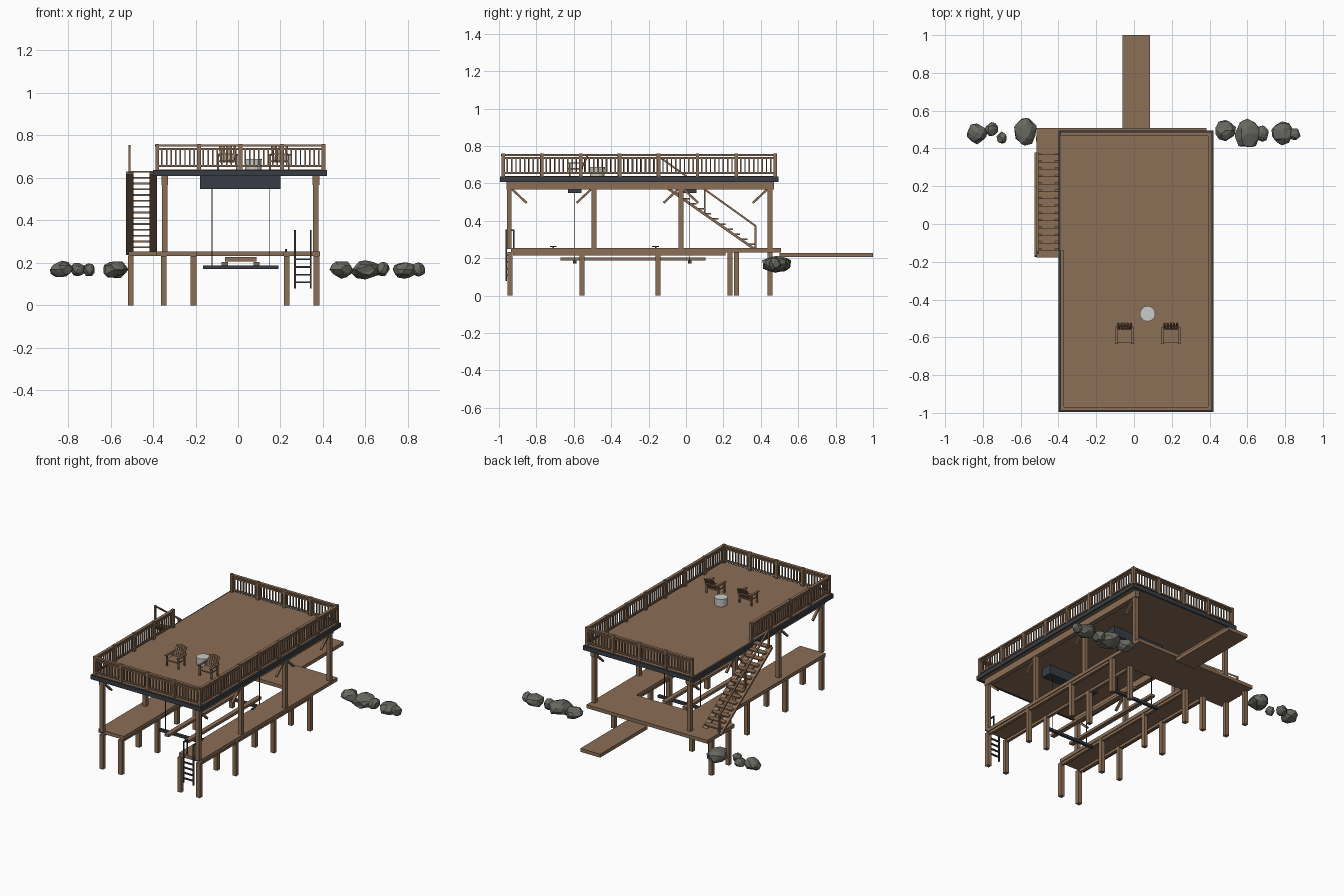
import bpy, bmesh, math, random
from mathutils import Vector, Matrix

if "Cube" in bpy.data.objects:
    bpy.data.objects.remove(bpy.data.objects["Cube"])

random.seed(4)

def material(name, rgb):
    m = bpy.data.materials.new(name)
    m.diffuse_color = (*rgb, 1)
    m.use_nodes = True
    m.node_tree.nodes["Principled BSDF"].inputs["Base Color"].default_value = m.diffuse_color
    return m

WOOD = material("brown timber", (0.258, 0.156, 0.093))
DARK = material("dark slate", (0.040, 0.048, 0.058))
METAL = material("dark metal", (0.045, 0.045, 0.048))
STONE = material("grey stone", (0.14, 0.14, 0.12))
PALE = material("pale grey", (0.60, 0.60, 0.58))

def finish(bm, name, mat):
    me = bpy.data.meshes.new(name)
    bmesh.ops.recalc_face_normals(bm, faces=bm.faces)
    bm.to_mesh(me)
    bm.free()
    me.materials.append(mat)
    ob = bpy.data.objects.new(name, me)
    bpy.context.collection.objects.link(ob)
    return ob

def box(bm, x0, x1, y0, y1, z0, z1):
    c = Vector(((x0 + x1) / 2, (y0 + y1) / 2, (z0 + z1) / 2))
    s = Matrix.Diagonal((x1 - x0, y1 - y0, z1 - z0, 1))
    bmesh.ops.create_cube(bm, size=1, matrix=Matrix.Translation(c) @ s)

def post(bm, x, y, z0, z1, w):
    box(bm, x - w / 2, x + w / 2, y - w / 2, y + w / 2, z0, z1)

def bar(bm, a, b, w, d):
    """Rectangular bar from a to b: w across (level), d deep."""
    a, b = Vector(a), Vector(b)
    t = (b - a).normalized()
    side = t.cross(Vector((0, 0, 1)))
    side = side.normalized() if side.length > 1e-4 else Vector((1, 0, 0))
    r = Matrix((side, t, side.cross(t))).transposed().to_4x4()
    s = Matrix.Diagonal((w, (b - a).length, d, 1))
    bmesh.ops.create_cube(bm, size=1, matrix=Matrix.Translation((a + b) / 2) @ r @ s)

def boxes(name, mat, *items):
    bm = bmesh.new()
    for i in items:
        box(bm, *i)
    return finish(bm, name, mat)

# lower dock: U-shaped walkway, stair landing and gangplank
boxes("lower_deck", WOOD,
      (-0.385, -0.195, -0.935, 0.22, 0.231, 0.254),
      (0.215, 0.385, -0.935, 0.22, 0.231, 0.254),
      (-0.515, 0.385, 0.22, 0.508, 0.231, 0.254))
boxes("gangplank", WOOD, (-0.062, 0.086, 0.5, 1.0, 0.205, 0.228))

ARM_X = (-0.35, -0.21, 0.23, 0.37)
bm = bmesh.new()
for x in ARM_X:
    for y in (-0.94, -0.555, -0.15, 0.235):
        post(bm, x, y, 0, 0.232, 0.027)
for y in (0.27, 0.45):
    post(bm, -0.505, y, 0, 0.232, 0.027)
finish(bm, "pilings", WOOD)
boxes("dock_beams", WOOD, *[(x - 0.009, x + 0.009, -0.925, 0.21, 0.214, 0.232) for x in ARM_X])

# roof posts, side beams and diagonal braces
bm, beams, braces = bmesh.new(), bmesh.new(), bmesh.new()
PY = (-0.945, -0.492, -0.027, 0.45)
for x in (-0.345, 0.367):
    for y in PY:
        post(bm, x, y, 0.25, 0.57, 0.026)
    box(beams, x - 0.016, x + 0.016, -0.96, 0.47, 0.567, 0.611)
    for i, s in ((0, 1), (1, -1), (2, -1), (2, 1), (3, -1)):
        y = PY[i] + s * 0.013
        bar(braces, (x, y, 0.57), (x, y + s * 0.08, 0.495), 0.014, 0.012)
finish(bm, "roof_posts", WOOD)
finish(beams, "roof_beams", WOOD)
finish(braces, "roof_braces", WOOD)

# upper deck with dark fascia
X0, X1, Y0, Y1 = -0.40, 0.42, -0.995, 0.495
T = 0.012
boxes("upper_deck", WOOD, (X0 + T, X1 - T, Y0 + T, Y1 - T, 0.611, 0.638))
boxes("fascia", DARK,
      (X0, X0 + T, Y0, Y1, 0.608, 0.636), (X1 - T, X1, Y0, Y1, 0.608, 0.636),
      (X0 + T, X1 - T, Y0, Y0 + T, 0.608, 0.636), (X0 + T, X1 - T, Y1 - T, Y1, 0.608, 0.636))

# railing: posts, rails and balusters for each run
bm = bmesh.new()

def railing(ax, ay, bx, by, bays):
    a, b = Vector((ax, ay, 0)), Vector((bx, by, 0))
    for z, w, d in ((0.752, 0.02, 0.01), (0.655, 0.012, 0.009), (0.735, 0.012, 0.009)):
        up = Vector((0, 0, z))
        bar(bm, a + up, b + up, w, d)
    for i in range(bays + 1):
        p = a.lerp(b, i / bays)
        post(bm, p.x, p.y, 0.636, 0.76, 0.018)
        if i < bays:
            for k in range(1, 9):
                q = a.lerp(b, (i + k / 9) / bays)
                post(bm, q.x, q.y, 0.655, 0.735, 0.007)

RX0, RX1, RY0, RY1 = -0.38, 0.403, -0.978, 0.477
railing(RX0, RY0, RX1, RY0, 4)
railing(RX0, RY1, RX1, RY1, 4)
railing(RX1, RY0, RX1, RY1, 7)
railing(RX0, RY0, RX0, -0.15, 4)
finish(bm, "railing", WOOD)

# staircase on the left side
TOP, BOT = Vector((0, -0.17, 0.632)), Vector((0, 0.375, 0.25))
bm, treads, rail = bmesh.new(), bmesh.new(), bmesh.new()
for x in (-0.509, -0.399):
    o = Vector((x, 0, -0.008))
    bar(bm, TOP + o, BOT + o, 0.036, 0.014)
finish(bm, "stair_stringers", WOOD)
for i in range(14):
    p = TOP.lerp(BOT, (i + 0.3) / 14)
    box(treads, -0.515, -0.395, p.y - 0.02, p.y + 0.02, p.z, p.z + 0.008)
finish(treads, "stair_treads", WOOD)
bar(rail, (-0.51, -0.155, 0.75), (-0.51, 0.375, 0.37), 0.01, 0.01)
for y, z0, z1 in ((-0.15, 0.625, 0.752), (0.1, 0.44, 0.57), (0.372, 0.25, 0.375)):
    post(rail, -0.51, y, z0, z1, 0.01)
finish(rail, "stair_handrail", WOOD)

# boat lift: motor boxes, cables, cradle beams and bunks
LY = (-0.595, 0.02)
boxes("lift_boxes", DARK, *[(-0.18, 0.2, y - 0.035, y + 0.035, 0.548, 0.608) for y in LY])
boxes("cradle_beams", DARK, *[(-0.165, 0.19, y - 0.009, y + 0.009, 0.17, 0.187) for y in LY])
boxes("bunks", WOOD, *[(x - 0.015, x + 0.015, -0.67, 0.105, 0.187, 0.204) for x in (-0.062, 0.087)])
bm = bmesh.new()
for y in LY:
    for x in (-0.122, 0.147):
        post(bm, x, y, 0.18, 0.55, 0.004)
finish(bm, "lift_cables", METAL)

# swim ladder with hooked tops
bm = bmesh.new()
for x in (0.268, 0.342):
    post(bm, x, -0.96, 0.078, 0.352, 0.008)
    box(bm, x - 0.004, x + 0.004, -0.96, -0.918, 0.346, 0.354)
    post(bm, x, -0.922, 0.25, 0.354, 0.008)
for z in (0.108, 0.144, 0.18, 0.216):
    box(bm, 0.268, 0.342, -0.965, -0.955, z - 0.004, z + 0.004)
finish(bm, "swim_ladder", METAL)

# mooring cleats
bm = bmesh.new()
for y in (-0.71, -0.163):
    box(bm, 0.222, 0.23, y - 0.018, y + 0.018, 0.259, 0.264)
    post(bm, 0.226, y, 0.252, 0.26, 0.008)
finish(bm, "cleats", METAL)

# two slatted deck chairs
def chair(cx, name):
    bm = bmesh.new()
    box(bm, cx - 0.045, cx + 0.045, -0.628, -0.552, 0.674, 0.682)
    for s in (-1, 1):
        x = cx + s * 0.044
        post(bm, x, -0.622, 0.637, 0.706, 0.009)
        post(bm, x, -0.56, 0.637, 0.706, 0.009)
        box(bm, x - 0.007, x + 0.007, -0.636, -0.548, 0.706, 0.712)
    for i in range(-2, 3):
        bar(bm, (cx + i * 0.014, -0.56, 0.674),
            (cx + i * 0.017, -0.525, 0.756 - 0.004 * abs(i)), 0.011, 0.005)
    box(bm, cx - 0.042, cx + 0.042, -0.545, -0.538, 0.708, 0.715)
    finish(bm, name, WOOD)

chair(-0.05, "left_chair")
chair(0.195, "right_chair")

# round side table
bm = bmesh.new()
bmesh.ops.create_cone(bm, cap_ends=True, segments=14, radius1=0.039, radius2=0.041, depth=0.05,
                      matrix=Matrix.Translation((0.072, -0.475, 0.663)))
finish(bm, "side_table", PALE)

# faceted shoreline rocks: x, y, half width, half depth
ROCKS = ((-0.83, 0.48, 0.055, 0.055), (-0.755, 0.5, 0.036, 0.04), (-0.70, 0.455, 0.03, 0.032),
         (-0.58, 0.492, 0.064, 0.078), (0.485, 0.495, 0.058, 0.055), (0.6, 0.48, 0.075, 0.08),
         (0.68, 0.48, 0.036, 0.045), (0.785, 0.48, 0.06, 0.06), (0.848, 0.475, 0.034, 0.035))
for n, (x, y, rx, ry) in enumerate(ROCKS):
    bm = bmesh.new()
    bmesh.ops.create_icosphere(bm, subdivisions=2, radius=1)
    bmesh.ops.dissolve_verts(bm, verts=random.sample(list(bm.verts), 8))
    bmesh.ops.triangulate(bm, faces=bm.faces)
    for v in bm.verts:
        v.co *= random.uniform(0.86, 1.08)
    h = 0.024 + 0.3 * min(rx, 0.07)
    m = Matrix.Translation((x, y, 0.168)) @ Matrix.Diagonal((rx, ry, h, 1))
    bmesh.ops.transform(bm, matrix=m, verts=bm.verts)
    finish(bm, f"rock_{n + 1}", STONE)
